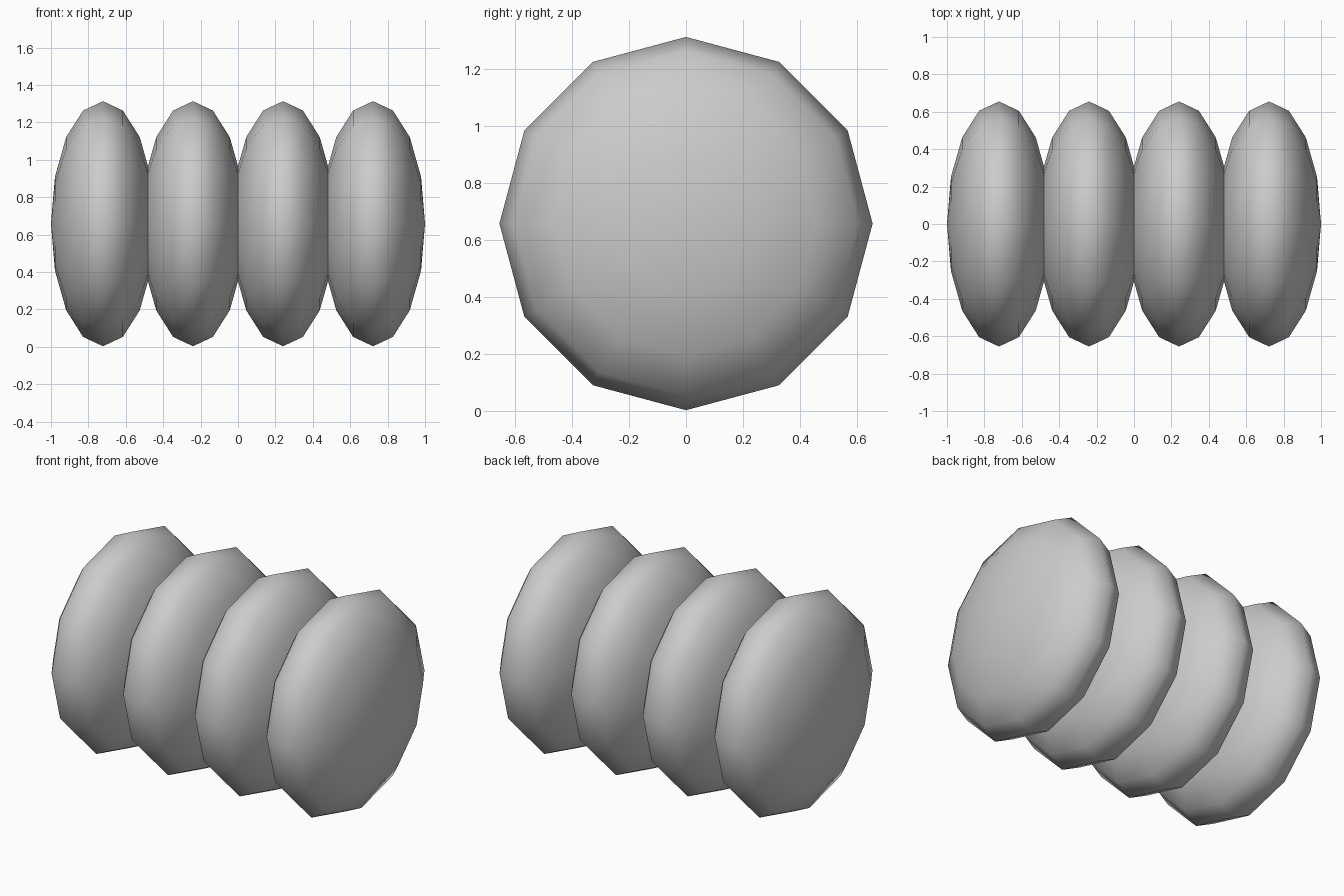
import bpy
import math

if "Cube" in bpy.data.objects:
    bpy.data.objects.remove(bpy.data.objects["Cube"])

SEGMENTS, RINGS = 12, 8
HALF_WIDTH, RADIUS = 0.278, 0.655
SPACING, HEIGHT = 0.4813, 0.658

# Row of four flattened spheres, poles along x, overlapping at the sides
for i in range(4):
    x = (i - 1.5) * SPACING
    bpy.ops.mesh.primitive_uv_sphere_add(
        segments=SEGMENTS, ring_count=RINGS, radius=1,
        location=(x, 0, HEIGHT), rotation=(0, math.pi / 2, 0))
    lobe = bpy.context.object
    lobe.name = f"lobe_{i + 1}"
    lobe.scale = (RADIUS, RADIUS, HALF_WIDTH)
    bpy.ops.object.transform_apply(location=False, rotation=True, scale=True)
    bpy.ops.object.shade_smooth()
